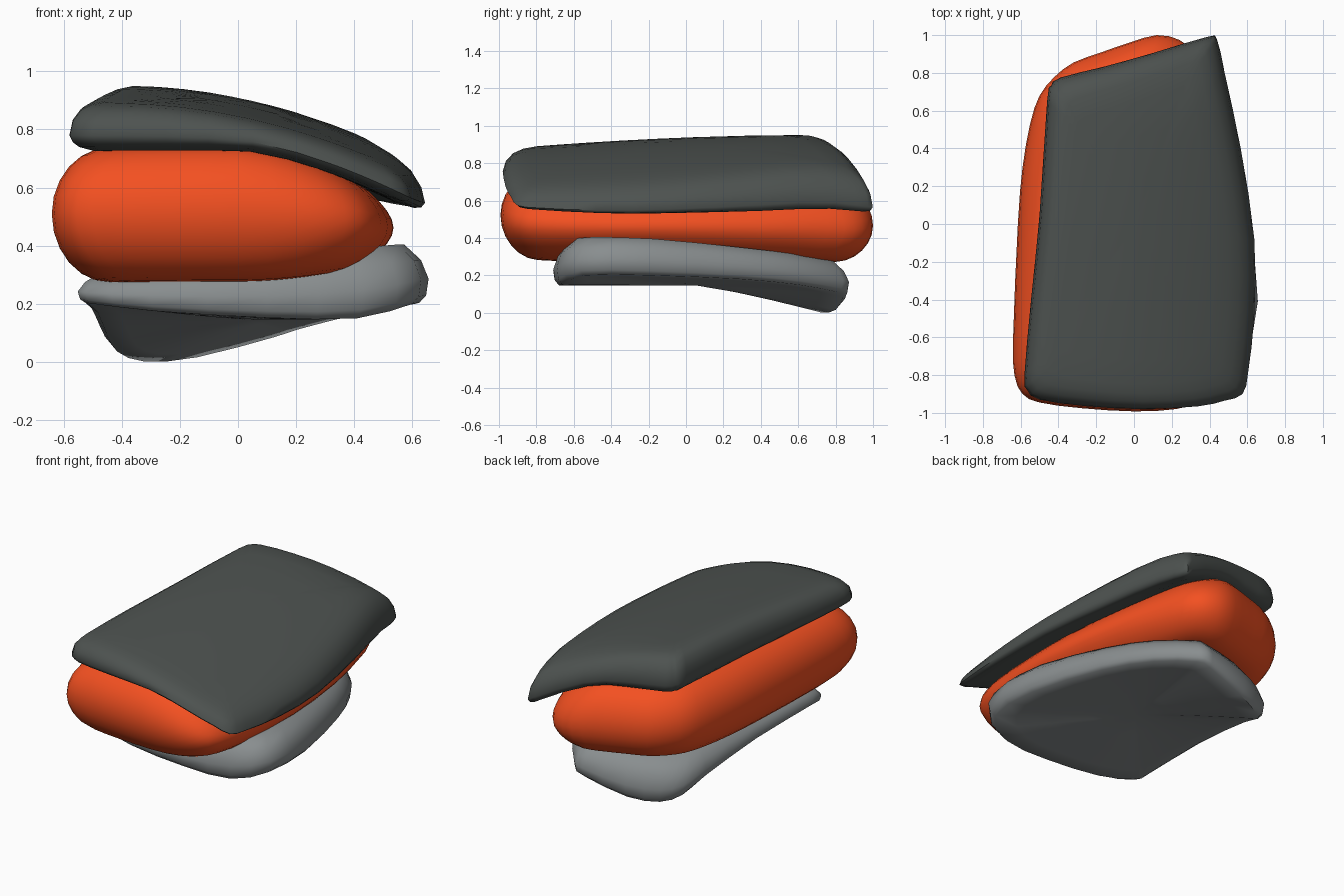
import bpy, bmesh, math
from mathutils import Vector

if "Cube" in bpy.data.objects:
    bpy.data.objects.remove(bpy.data.objects["Cube"])


def material(name, colour):
    m = bpy.data.materials.new(name)
    m.diffuse_color = (*colour, 1)
    m.use_nodes = True
    m.node_tree.nodes["Principled BSDF"].inputs["Base Color"].default_value = m.diffuse_color
    return m


DARK = material("dark_grey", (0.075, 0.085, 0.08))
LIGHT = material("light_grey", (0.25, 0.27, 0.275))
ORANGE = material("orange", (0.9, 0.08, 0.015))


def resample(pts, n):
    """Closed Catmull-Rom curve through the points, n steps per span."""
    out, c = [], len(pts)
    for i in range(c):
        a, b, d, e = (Vector(pts[(i + k) % c]) for k in (-1, 0, 1, 2))
        for j in range(n):
            t = j / n
            out.append(0.5 * (2 * b + (d - a) * t + (2 * a - 5 * b + 4 * d - e) * t * t
                              + (3 * b - a - 3 * d + e) * t ** 3))
    return out


def slab(name, outline, rings, bottom, top, mat, centre=(0, 0), half=(0.6, 0.95), angle=60):
    """Stack inset copies of an outline; each ring is (inset, height fraction)."""
    cx, cy = centre
    first, last = rings[0][0], rings[-1][0]
    fill = (0.85, 0.6, 0.3)
    inner = lambda ins, k: (1 - (1 - ins / half[0]) * k, 1 - (1 - ins / half[1]) * k)
    rows = [(*inner(first, k), 0) for k in reversed(fill)]
    rows += [(i / half[0], i / half[1], f) for i, f in rings]
    rows += [(*inner(last, k), 1) for k in fill]
    bm = bmesh.new()

    def vert(p, sx, sy, f):
        x, y = cx + (p[0] - cx) * (1 - sx), cy + (p[1] - cy) * (1 - sy)
        k = 1 - (sx + sy) / 2
        lo, hi = bottom(x, y, p, k), top(x, y, p, k)
        return bm.verts.new((x, y, lo + (hi - lo) * f))

    grid = [[vert(p, *r) for p in outline] for r in rows]
    n = len(outline)
    for lower, upper in zip(grid, grid[1:]):
        for i in range(n):
            j = (i + 1) % n
            bm.faces.new((lower[i], lower[j], upper[j], upper[i]))
    for row, f in ((grid[0], 0), (grid[-1], 1)):
        pole = vert(outline[0], 1, 1, f)
        for i in range(n):
            bm.faces.new((row[i], row[(i + 1) % n], pole))
    bmesh.ops.recalc_face_normals(bm, faces=bm.faces)
    me = bpy.data.meshes.new(name)
    bm.to_mesh(me)
    bm.free()
    me.materials.append(mat)
    ob = bpy.data.objects.new(name, me)
    bpy.context.collection.objects.link(ob)
    bpy.context.view_layer.objects.active = ob
    ob.select_set(True)
    bpy.ops.object.shade_smooth_by_angle(angle=math.radians(angle))
    ob.select_set(False)


# Curved heights shared by the cover and the core
def back_drop(y):
    return 0.55 * max(0, y - 0.6) ** 2


def cover_under(x, y, p=None, k=1):
    return (0.72 - 0.2 * (max(0, x) / 0.6) ** 1.5 - 0.5 * back_drop(y)
            - 0.12 * max(0, x) * max(0, y) + 0.01 * max(0, -y) ** 2)


def cover_top(x, y, p=None, k=1):
    return (0.95 - 0.265 * (max(0, x + 0.4) / 1.02) ** 2
            - 0.06 * (max(0, 0.6 - y) / 1.4) ** 1.8 - back_drop(y))


# Top cover
cover = [(-0.58, -0.8), (-0.565, -0.88), (-0.5, -0.93), (-0.25, -0.965), (0.05, -0.98), (0.34, -0.965),
         (0.48, -0.935), (0.575, -0.9), (0.605, -0.78), (0.637, -0.48), (0.637, -0.08), (0.565, 0.4),
         (0.48, 0.8), (0.44, 0.975), (0.385, 0.99), (0.1, 0.905), (-0.15, 0.835), (-0.39, 0.775),
         (-0.44, 0.73), (-0.46, 0.65), (-0.5, 0.05), (-0.545, -0.4)]
slab("top_cover", resample(cover, 2),
     [(0.09, 0), (0.035, 0.08), (0.012, 0.18), (0, 0.33), (0.012, 0.65), (0.04, 0.86), (0.08, 0.96), (0.13, 1)],
     cover_under, cover_top, DARK)

# Rounded middle core
core = [(-0.64, -0.6), (-0.633, -0.8), (-0.59, -0.9), (-0.5, -0.945), (-0.28, -0.975), (0, -0.992),
        (0.22, -0.98), (0.37, -0.935), (0.46, -0.84), (0.515, -0.6), (0.535, -0.15), (0.465, 0.4),
        (0.37, 0.76), (0.32, 0.9), (0.24, 0.975), (0.12, 1.0), (-0.02, 0.962), (-0.17, 0.91),
        (-0.32, 0.855), (-0.42, 0.78), (-0.5, 0.68), (-0.55, 0.53), (-0.59, 0.3), (-0.615, 0)]
arc = [math.radians(a) for a in range(-90, 91, 15)]
slab("middle_core", resample(core, 2),
     [(0.19 * (1 - math.cos(a)), 0.5 + 0.5 * math.sin(a)) for a in arc],
     lambda x, y, p, k: 0.27 + 0.3 * max(0, x) ** 2 + 0.03 * max(0, -y) ** 4,
     lambda x, y, p, k: cover_under(x, y) + 0.015, ORANGE)

# Bottom plate: rim points carry x, y, lower and upper height
plate = [(-0.545, -0.5, 0.2, 0.3), (-0.525, -0.62, 0.2, 0.3), (-0.3, -0.69, 0.175, 0.31),
         (0.1, -0.71, 0.152, 0.34), (0.43, -0.69, 0.15, 0.39), (0.63, -0.57, 0.2, 0.41),
         (0.64, -0.2, 0.2, 0.4), (0.51, 0.3, 0.18, 0.35), (0.37, 0.62, 0.15, 0.31),
         (0.21, 0.84, 0.11, 0.27), (0.13, 0.87, 0.085, 0.26), (-0.15, 0.83, 0.015, 0.24),
         (-0.34, 0.75, 0.0, 0.23), (-0.44, 0.65, 0.035, 0.23), (-0.48, 0.48, 0.1, 0.25), (-0.51, 0, 0.17, 0.28)]
slab("bottom_plate", resample(plate, 2), [(0.03, 0), (0.008, 0.12), (0, 0.4), (0.025, 0.72), (0.08, 1)],
     lambda x, y, p, k: 0.145 + (p[2] - 0.145) * min(1, k * 1.04) ** 1.2,
     lambda x, y, p, k: 0.36 + (p[3] - 0.36) * k,
     LIGHT, centre=(0.04, 0.06), half=(0.59, 0.79), angle=60)
